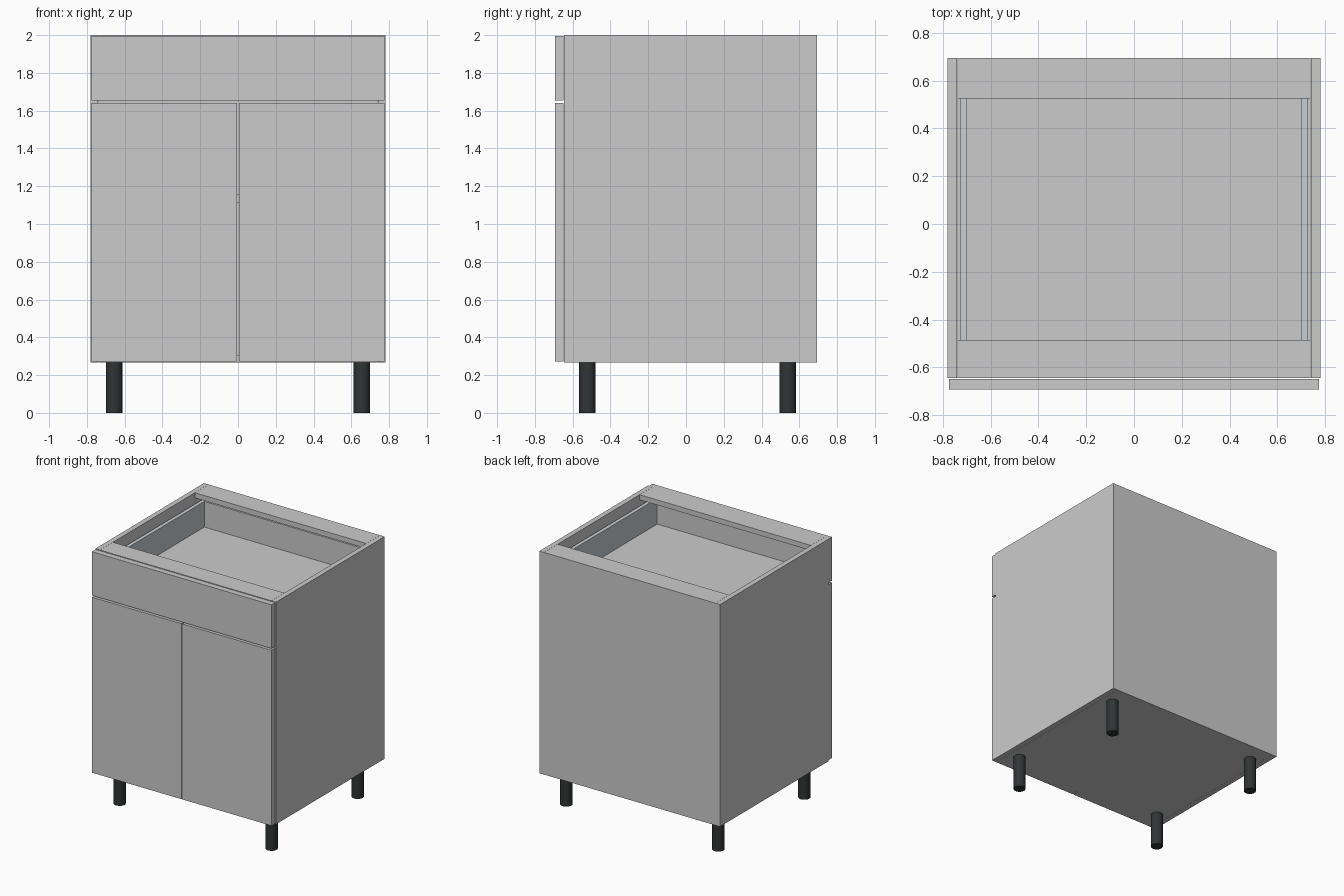
import bpy
import math

if "Cube" in bpy.data.objects:
    bpy.data.objects.remove(bpy.data.objects["Cube"])


def material(name, color):
    m = bpy.data.materials.new(name)
    m.diffuse_color = color
    m.use_nodes = True
    m.node_tree.nodes["Principled BSDF"].inputs["Base Color"].default_value = m.diffuse_color
    return m


black = material("black_plastic", (0.03, 0.035, 0.035, 1))
metal = material("drawer_metal", (0.58, 0.62, 0.66, 1))


def box(name, x, y, z, mat=None):
    """Box from (min, max) ranges on each axis."""
    bpy.ops.mesh.primitive_cube_add(size=1, location=[sum(r) / 2 for r in (x, y, z)])
    o = bpy.context.object
    o.name = name
    o.scale = [r[1] - r[0] for r in (x, y, z)]
    bpy.ops.object.transform_apply(location=False, rotation=False, scale=True)
    if mat:
        o.data.materials.append(mat)
    return o


W, T = 0.78, 0.04            # half width, board thickness
F, B = -0.645, 0.694         # carcass front and back
Z0, Z1 = 0.267, 2.0          # carcass bottom and top
IN = W - T - 0.001           # inner half width

# Mirrored parts: side panels, doors, drawer sides
for side, s in (("left", -1), ("right", 1)):
    def span(a, b):
        return sorted((s * a, s * b))
    box(side + "_side_panel", span(W - T, W), (F, B), (Z0, Z1))
    box(side + "_door", span(0.004, 0.775), (-0.693, -0.648), (0.272, 1.641))
    box(side + "_drawer_side", span(0.70, 0.729), (F, 0.585), (1.69, 1.92), metal)

# Carcass boards
box("bottom_panel", (-IN, IN), (F, B - T), (Z0, Z0 + T))
box("back_panel", (-IN, IN), (B - T, B), (Z0, Z1 - T))
box("front_top_rail", (-IN, IN), (F, -0.485), (Z1 - T, Z1))
box("back_top_rail", (-IN, IN), (0.525, B), (Z1 - T, Z1))
box("shelf", (-IN, IN), (-0.61, B - T), (1.115, 1.155))

# Drawer
box("drawer_front", (-0.775, 0.775), (-0.693, -0.648), (1.655, 1.996))
box("drawer_bottom", (-0.70, 0.70), (F, 0.585), (1.69, 1.72))
box("drawer_back", (-0.729, 0.729), (0.585, 0.615), (1.69, 1.92))

# Legs
for row, y in (("front", -0.522), ("back", 0.538)):
    for side, x in (("left", -0.656), ("right", 0.656)):
        bpy.ops.mesh.primitive_cylinder_add(vertices=32, radius=0.044, depth=Z0,
                                            location=(x, y, Z0 / 2))
        leg = bpy.context.object
        leg.name = f"{row}_{side}_leg"
        leg.data.materials.append(black)
        bpy.ops.object.shade_smooth_by_angle(angle=math.radians(30))
